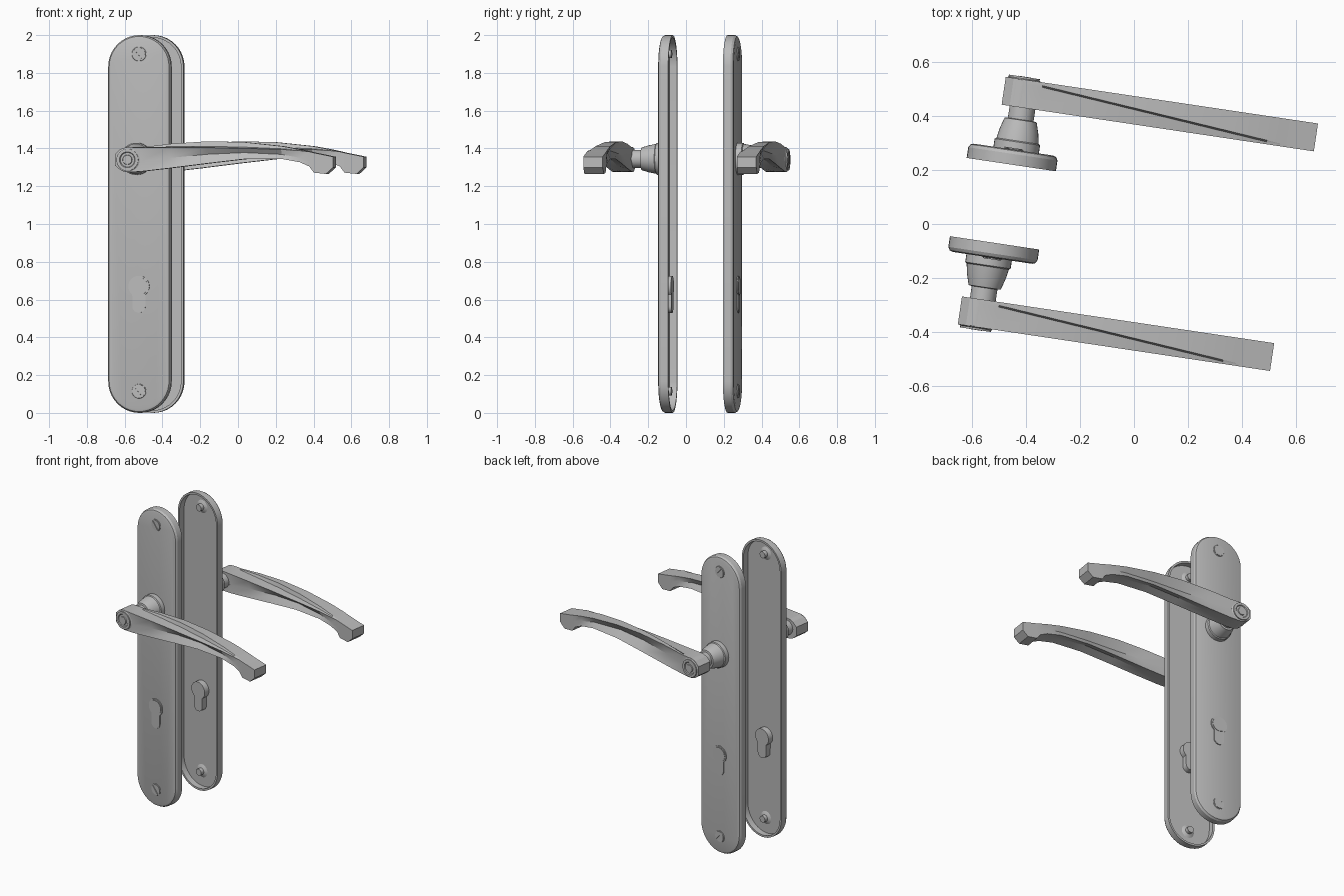
import bpy, bmesh
from math import sin, cos, pi, radians
from mathutils import Vector

if "Cube" in bpy.data.objects:
    bpy.data.objects.remove(bpy.data.objects["Cube"])

# Brushed metal material
metal = bpy.data.materials.new("satin_grey_metal")
metal.use_nodes = True
grey = (0.5, 0.5, 0.5, 1)
metal.diffuse_color = grey
metal.node_tree.nodes["Principled BSDF"].inputs["Base Color"].default_value = grey

# The whole set is turned a little about the vertical axis
TURN = radians(-8.5)
ALONG = Vector((cos(TURN), sin(TURN), 0))
OUT = Vector((-sin(TURN), cos(TURN), 0))


def loft(name, rings, place, angle=30):
    """Skin closed rings of (along, out, height) points and cap both ends."""
    bm = bmesh.new()
    loops = [[bm.verts.new(place(*p)) for p in ring] for ring in rings]
    for a, b in zip(loops, loops[1:]):
        n = len(a)
        for i in range(n):
            j = (i + 1) % n
            bm.faces.new((a[i], a[j], b[j], b[i]))
    bm.faces.new(loops[0])
    bm.faces.new(loops[-1])
    bmesh.ops.recalc_face_normals(bm, faces=bm.faces)
    mesh = bpy.data.meshes.new(name)
    bm.to_mesh(mesh)
    bm.free()
    mesh.materials.append(metal)
    obj = bpy.data.objects.new(name, mesh)
    bpy.context.collection.objects.link(obj)
    bpy.ops.object.select_all(action='DESELECT')
    obj.select_set(True)
    bpy.context.view_layer.objects.active = obj
    bpy.ops.object.shade_smooth_by_angle(angle=radians(angle))


def arc(u, z, r, start, end, n):
    steps = [radians(start + (end - start) * i / n) for i in range(n + 1)]
    return [(u + r * cos(a), z + r * sin(a)) for a in steps]


def circle(u, z, r, n=32):
    return arc(u, z, r, 0, 360, n)[:-1]


def extrude(outline, *depths):
    return [[(u, d, z) for u, z in outline] for d in depths]


def turned(u, z, profile):
    """Rings of a turned part from (radius, depth) pairs."""
    return [[(a, d, b) for a, b in circle(u, z, r)] for r, d in profile]


def stadium(inset):
    r = 0.167 - inset
    return arc(0, 1.833, r, 0, 180, 20) + arc(0, 0.167, r, 180, 360, 20)


# Lever stations: distance along, top height, bottom height
STATIONS = [(-0.09, 1.37, 1.31), (-0.06, 1.397, 1.285), (-0.02, 1.406, 1.274),
            (0.05, 1.408, 1.278), (0.2, 1.425, 1.295), (0.4, 1.438, 1.32),
            (0.6, 1.433, 1.343), (0.8, 1.412, 1.345), (0.9, 1.394, 1.327),
            (0.95, 1.383, 1.305), (0.975, 1.377, 1.272), (1.04, 1.364, 1.265),
            (1.078, 1.356, 1.3)]


def lever_section(u, top, bottom, shift, side):
    """Grooved section whose top crest crosses the lever from root to tip."""
    t = min(max((u - 0.03) / 0.92, 0), 1)
    bulge = sin(pi * t)
    crest = 0.9 - 0.8 * t
    drop = 0.035 * bulge
    mid = (top + bottom) / 2
    points = [(0, bottom), (0.25 * bulge, mid - 0.01), (0, top - drop),
              (crest - 0.06, top - drop * 0.8), (crest, top), (1, top),
              (1 - 0.35 * bulge, mid), (1, bottom), (0.5, bottom + 0.02 * bulge)]
    ring = []
    for s, z in points:
        depth = 0.186 + 0.104 * (s if side > 0 else 1 - s)
        ring.append((u + shift, depth, z))
    return ring


def build_set(prefix, base, side, shift):
    def place(u, d, z):
        return base + ALONG * u + OUT * (side * d) + Vector((0, 0, z))

    def part(name, rings, angle=30):
        loft(prefix + name, rings, place, angle)

    # Hollow backplate with chamfered front edge
    shell = [(0.013, 0.012), (0.013, -0.028), (0, -0.028),
             (0, 0.012), (0.007, 0.024), (0.018, 0.028)]
    part("backplate", [[(u, d, z) for u, z in stadium(i)] for i, d in shell])

    # Slotted screws with bosses behind them
    for label, z in (("upper", 1.9), ("lower", 0.115)):
        part(label + "_screw_rim", turned(0, z, [(0.04, 0.026), (0.037, 0.0295)]))
        for half, start in (("left", -50), ("right", 130)):
            head = arc(0, z, 0.034, start + 8, start + 172, 14)
            part(f"{label}_screw_head_{half}", extrude(head, 0.027, 0.034))
        part(label + "_screw_boss",
             turned(0, z, [(0.045, 0.013), (0.03, 0.005), (0.022, 0.002), (0.022, -0.022)]))

    # Lock cylinder passing through the plate
    lock = arc(0, 0.67, 0.056, -51, 231, 28) + arc(0, 0.565, 0.035, 180, 360, 12)
    part("lock_cylinder", extrude(lock, -0.026, 0.034))
    part("lock_plug", turned(0, 0.67, [(0.047, 0.03), (0.047, 0.037)]))

    # Turned collar and neck
    hub = shift - 0.012
    part("collar", turned(hub, 1.345, [(0.085, 0.02), (0.085, 0.058), (0.079, 0.062),
                                       (0.072, 0.1), (0.06, 0.14), (0.048, 0.142),
                                       (0.048, 0.2)]))

    # Lever and its end boss
    part("lever", [lever_section(u, t, b, shift, side) for u, t, b in STATIONS], 20)
    eye = shift - 0.022
    part("lever_boss", turned(eye, 1.34, [(0.066, 0.187), (0.066, 0.288), (0.058, 0.293),
                                          (0.058, 0.3), (0.042, 0.3), (0.038, 0.295),
                                          (0.026, 0.295), (0.024, 0.301)]))


build_set("front_", Vector((-0.52, -0.0975, 0)), -1, 0)
build_set("back_", Vector((-0.45, 0.2475, 0)), 1, 0.022)
